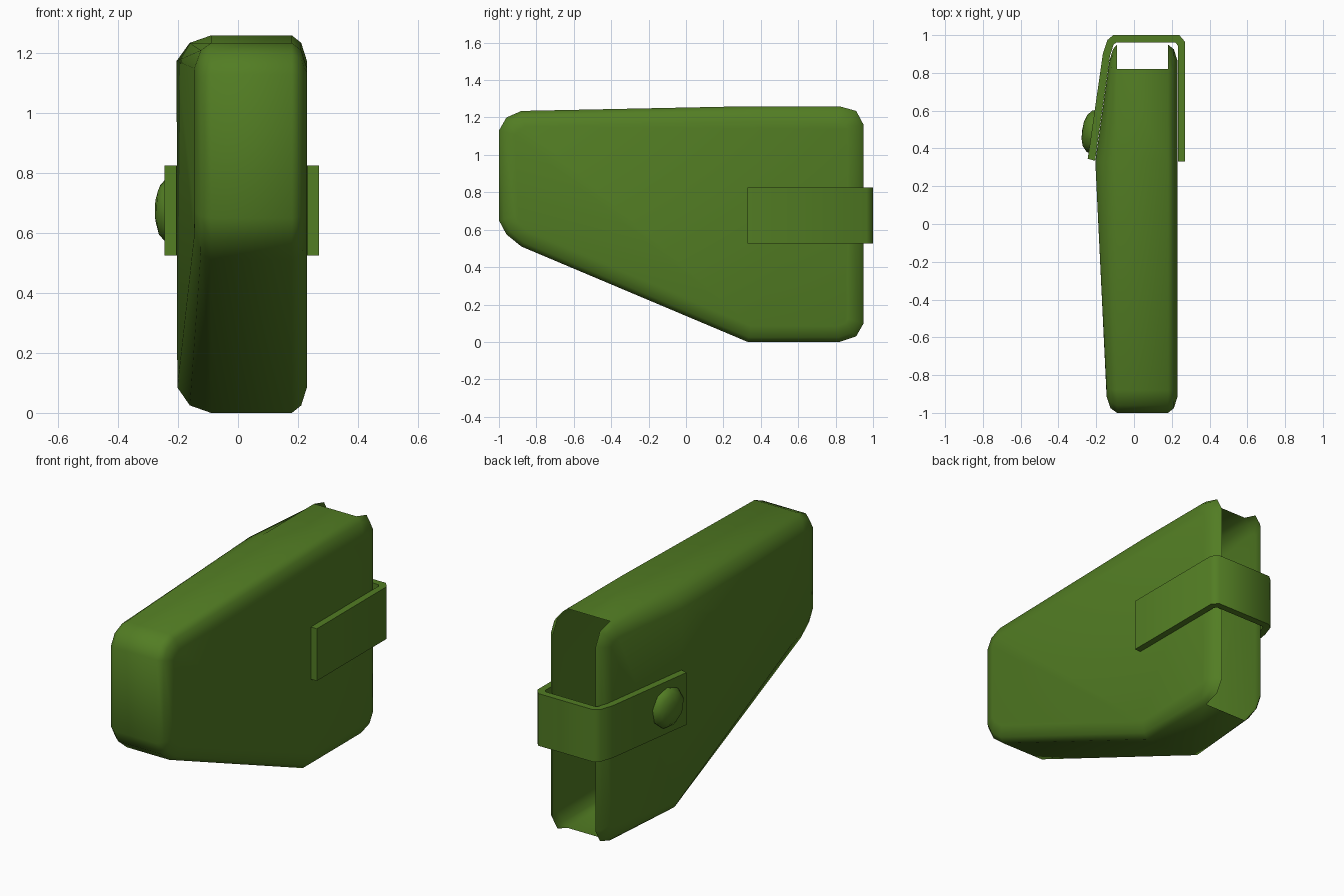
import bpy, bmesh, math
from mathutils import Vector, Matrix

if "Cube" in bpy.data.objects:
    bpy.data.objects.remove(bpy.data.objects["Cube"])

green = bpy.data.materials.new("olive green")
green.diffuse_color = (0.085, 0.205, 0.017, 1)
green.use_nodes = True
green.node_tree.nodes["Principled BSDF"].inputs["Base Color"].default_value = green.diffuse_color


def finish(bm, name, angle):
    bmesh.ops.recalc_face_normals(bm, faces=bm.faces)
    mesh = bpy.data.meshes.new(name)
    bm.to_mesh(mesh)
    bm.free()
    mesh.materials.append(green)
    ob = bpy.data.objects.new(name, mesh)
    bpy.context.collection.objects.link(ob)
    bpy.ops.object.select_all(action='DESELECT')
    ob.select_set(True)
    bpy.context.view_layer.objects.active = ob
    bpy.ops.object.shade_smooth_by_angle(angle=math.radians(angle))
    return ob


# Pouch side profile (y, z), clockwise from the front
profile = [Vector(p) for p in [
    (-1, .65), (-1, 1.13), (-.96, 1.2), (-.88, 1.235), (.33, 1.26), (.82, 1.26),
    (.91, 1.235), (.95, 1.16), (.95, .10), (.91, .03), (.82, 0), (.33, 0),
    (-.88, .51), (-.96, .575)]]
N = len(profile)
TOP_RIDGE, LOW_RIDGE = 4, 11


def inset(d):
    """Profile offset inward by d, with mitred corners."""
    out = []
    for i, p in enumerate(profile):
        a = (p - profile[i - 1]).normalized()
        b = (profile[(i + 1) % N] - p).normalized()
        na, nb = Vector((a.y, -a.x)), Vector((b.y, -b.x))
        m = (na + nb).normalized()
        out.append(p + m * d / m.dot(na))
    return out


def left_x(y):
    """Left wall: widest at the ridge, tapering to both ends."""
    if y < .33:
        return -.205 + .06 * min(1, (.33 - y) / 1.21)
    return -.205 + .08 * min(1, (y - .33) / .57)


# Pouch: rings from the right cap across to the left cap
bm = bmesh.new()
rings = []
for d, side, t in [(.085, 1, 1), (.025, 1, .62), (0, 1, 0),
                   (0, -1, 0), (.025, -1, .62), (.085, -1, 1)]:
    ring = []
    for p in inset(d):
        x = .18 + .05 * t if side > 0 else -.09 + (left_x(p.x) + .09) * t
        ring.append(bm.verts.new((x, p.x, p.y)))
    rings.append(ring)
for k in range(5):
    for i in range(N):
        j = (i + 1) % N
        # the mouth at the back stays open
        if k == 2 and (profile[i].x + profile[j].x) / 2 > .83:
            continue
        bm.faces.new((rings[k][i], rings[k][j], rings[k + 1][j], rings[k + 1][i]))
bm.faces.new(rings[0])
L = rings[-1]
bm.faces.new(L[TOP_RIDGE:LOW_RIDGE + 1])
bm.faces.new(L[LOW_RIDGE:] + L[:TOP_RIDGE + 1])
finish(bm, "pouch_body", 45)

# Strap: a bent band wrapped round the open back
outer = [(.27, .33), (.27, .965), (.24, 1), (-.11, 1), (-.14, .975), (-.165, .9), (-.245, .345)]
inner = [(.232, .33), (.232, .945), (.22, .96), (-.095, .96), (-.108, .95), (-.127, .89), (-.206, .335)]
bm = bmesh.new()
loops = [[[bm.verts.new((x, y, z)) for x, y in pts] for pts in (outer, inner)] for z in (.525, .825)]
(lo, li), (ho, hi) = loops
for a, b in ((lo, ho), (ho, hi), (hi, li), (li, lo)):
    for i in range(len(a) - 1):
        bm.faces.new((a[i], a[i + 1], b[i + 1], b[i]))
for i in (0, -1):
    bm.faces.new((lo[i], ho[i], hi[i], li[i]))
finish(bm, "strap", 50)

# Button: a low dome on the sloping left end of the strap
normal = Vector((-.99, .143, 0))
u = Vector((.143, .99, 0))
centre = Vector((-.225, .49, .675))
bm = bmesh.new()
prev = None
for r, h in [(.115, -.01), (.113, .01), (.085, .035), (.045, .047)]:
    ring = []
    for i in range(9):
        a = math.tau * (i + .25) / 9
        p = centre + normal * h + u * r * math.cos(a) + Vector((0, 0, r * math.sin(a)))
        ring.append(bm.verts.new(p))
    if prev:
        for i in range(9):
            j = (i + 1) % 9
            bm.faces.new((prev[i], prev[j], ring[j], ring[i]))
    else:
        bm.faces.new(ring)
    prev = ring
tip = bm.verts.new(centre + normal * .05)
for i in range(9):
    bm.faces.new((prev[i], prev[(i + 1) % 9], tip))
finish(bm, "button", 60)
